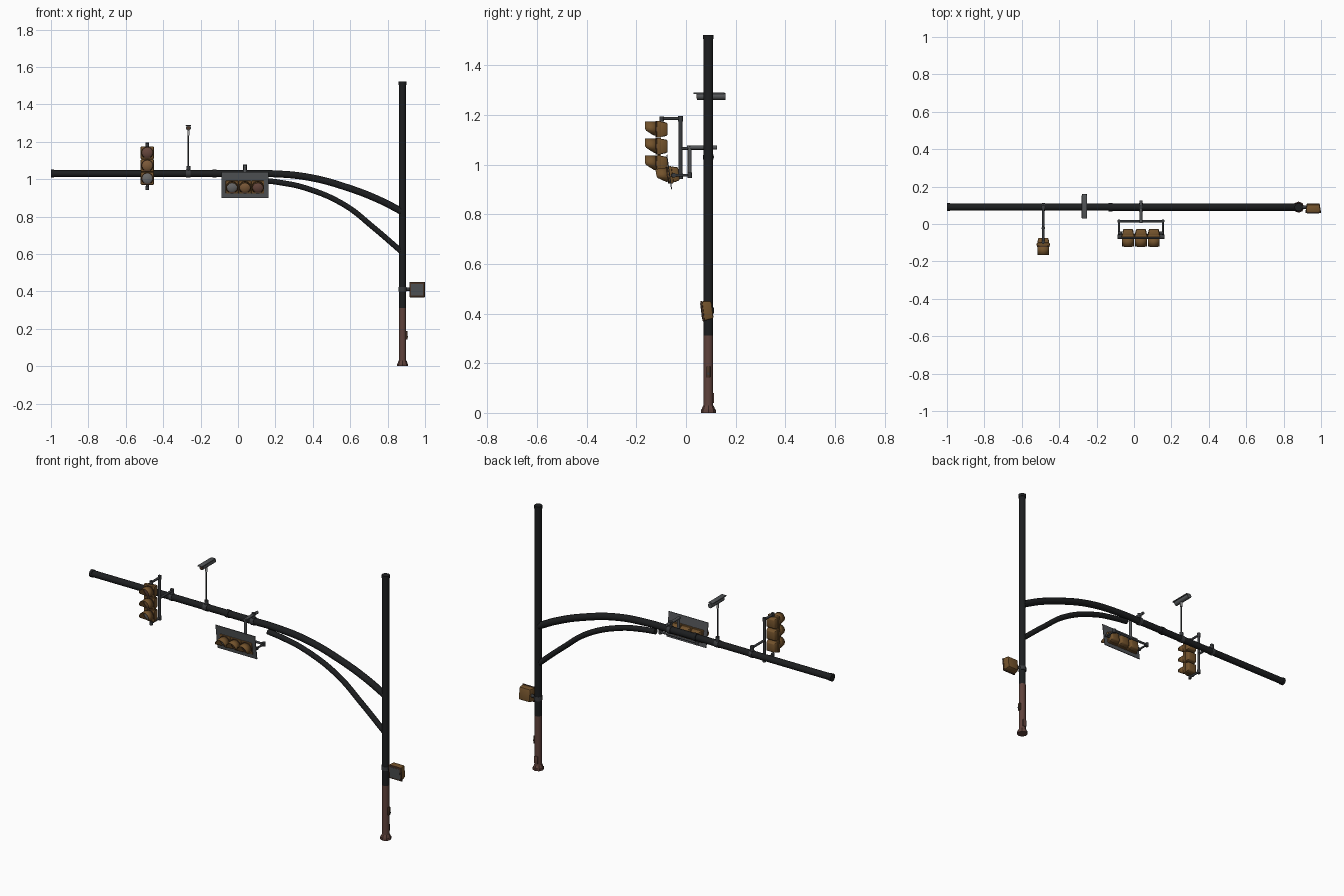
import bpy, bmesh, math
from mathutils import Matrix, Vector

if "Cube" in bpy.data.objects:
    bpy.data.objects.remove(bpy.data.objects["Cube"])


def mat(name, c):
    m = bpy.data.materials.new(name)
    m.diffuse_color = (*c, 1)
    m.use_nodes = True
    m.node_tree.nodes["Principled BSDF"].inputs["Base Color"].default_value = m.diffuse_color
    return m


BLACK = mat("black_paint", (0.012, 0.013, 0.014))
RUST = mat("rusty_brown", (0.115, 0.055, 0.045))
AMBER = mat("weathered_yellow", (0.17, 0.085, 0.025))
BROWN = mat("dark_brown", (0.07, 0.036, 0.02))
GREY = mat("metal_grey", (0.085, 0.09, 0.095))
DARK = mat("dark_grey", (0.04, 0.043, 0.047))
L_RED = mat("red_lens", (0.13, 0.06, 0.045))
L_YEL = mat("yellow_lens", (0.2, 0.1, 0.04))
L_GRN = mat("grey_lens", (0.14, 0.14, 0.14))
WHITE = mat("pale_metal", (0.4, 0.4, 0.4))
PY = 0.09      # depth of pole and arm
PX = 0.88      # pole x
AZ = 1.03      # arm height


def finish(name, bm, m, mx=Matrix(), smooth=True):
    me = bpy.data.meshes.new(name)
    bmesh.ops.recalc_face_normals(bm, faces=bm.faces)
    bm.to_mesh(me)
    bm.free()
    me.materials.append(m)
    o = bpy.data.objects.new(name, me)
    bpy.context.collection.objects.link(o)
    o.matrix_world = mx
    if smooth:
        bpy.ops.object.select_all(action='DESELECT')
        o.select_set(True)
        bpy.context.view_layer.objects.active = o
        bpy.ops.object.shade_smooth_by_angle(angle=math.radians(40))
    return o


def box(name, c, s, m, mx=Matrix(), bevel=0.0, back=1.0):
    """Box; 'back' scales the +y end to taper it."""
    bm = bmesh.new()
    bmesh.ops.create_cube(bm, size=1)
    for v in bm.verts:
        k = back if v.co.y > 0 else 1
        v.co = Vector((v.co.x * s[0] * k, v.co.y * s[1], v.co.z * s[2] * k)) + Vector(c)
    if bevel:
        bmesh.ops.bevel(bm, geom=bm.edges[:], offset=bevel, segments=2, profile=0.5, affect='EDGES')
    return finish(name, bm, m, mx)


def rod(name, a, b, r, m, mx=Matrix(), r2=None, seg=16):
    a, b = Vector(a), Vector(b)
    bm = bmesh.new()
    bmesh.ops.create_cone(bm, cap_ends=True, segments=seg, radius1=r,
                          radius2=r if r2 is None else r2, depth=(b - a).length)
    rot = (b - a).to_track_quat('Z', 'Y').to_matrix().to_4x4()
    bmesh.ops.transform(bm, matrix=Matrix.Translation((a + b) / 2) @ rot, verts=bm.verts)
    return finish(name, bm, m, mx)


def tube(name, pts, r, m):
    """Smooth tube through points."""
    cu = bpy.data.curves.new(name, 'CURVE')
    cu.dimensions = '3D'
    cu.bevel_depth, cu.bevel_resolution, cu.use_fill_caps = r, 3, True
    sp = cu.splines.new('BEZIER')
    sp.bezier_points.add(len(pts) - 1)
    for p, co in zip(sp.bezier_points, pts):
        p.co = co
        p.handle_left_type = p.handle_right_type = 'AUTO'
    cu.materials.append(m)
    o = bpy.data.objects.new(name, cu)
    bpy.context.collection.objects.link(o)
    bpy.ops.object.select_all(action='DESELECT')
    o.select_set(True)
    bpy.context.view_layer.objects.active = o
    bpy.ops.object.convert(target='MESH')
    bpy.ops.object.shade_smooth_by_angle(angle=math.radians(40))


def visor(name, c, down, mx, r=0.03, length=0.047):
    """Cut-away hood along -y, open towards the 'down' angle in the xz plane."""
    bm = bmesh.new()
    rows, n = [], 20
    for i in range(n + 1):
        t = math.radians(35 + 290 * i / n)          # angle away from the opening
        low = max(0.0, math.cos(t) - 0.1) / 0.9     # shorter near the bottom
        l = length * (1 - 0.95 * low)
        x, z = r * math.cos(down + t), r * math.sin(down + t)
        rows.append([bm.verts.new((c[0] + x, c[1] - d, c[2] + z)) for d in (0, l)])
    for a, b in zip(rows, rows[1:]):
        bm.faces.new((a[0], b[0], b[1], a[1]))
    o = finish(name, bm, AMBER, mx)
    s = o.modifiers.new("thickness", 'SOLIDIFY')
    s.thickness, s.offset = 0.003, 0


def signal_head(tag, mx, down):
    """Three stacked lamp sections, front face at local y = 0, facing -y."""
    for i, lens in enumerate((L_GRN, L_YEL, L_RED)):
        z = (i - 1) * 0.069
        box(f"{tag}_housing_{i}", (0, 0.009, z), (0.07, 0.018, 0.068), AMBER, mx, 0.004)
        box(f"{tag}_housing_back_{i}", (0, 0.03, z), (0.066, 0.028, 0.064), AMBER, mx, 0.006, 0.8)
        rod(f"{tag}_lens_rim_{i}", (0, 0.002, z), (0, -0.004, z), 0.033, BROWN, mx, seg=24)
        rod(f"{tag}_lens_{i}", (0, -0.003, z), (0, -0.01, z), 0.028, lens, mx, 0.018, 24)
        visor(f"{tag}_visor_{i}", (0, 0, z), down, mx)


# Pole with rusty lower section, caps and access covers
rod("pole_upper", (PX, PY, 0.31), (PX, PY, 1.51), 0.019, BLACK, seg=20)
rod("pole_cap", (PX, PY, 1.505), (PX, PY, 1.522), 0.0215, BLACK, seg=20)
rod("pole_lower", (PX, PY, 0.01), (PX, PY, 0.312), 0.0195, RUST, seg=20)
rod("pole_foot", (PX, PY, 0.012), (PX, PY, 0.03), 0.028, RUST, r2=0.021, seg=8)
rod("pole_base_plate", (PX, PY, 0), (PX, PY, 0.013), 0.03, RUST, seg=8)
box("hand_hole_cover", (PX, PY + 0.019, 0.06), (0.022, 0.008, 0.042), RUST, bevel=0.002)
box("push_button_box", (PX + 0.021, PY, 0.165), (0.01, 0.016, 0.045), BROWN, bevel=0.002)
rod("push_button", (PX + 0.025, PY, 0.158), (PX + 0.03, PY, 0.158), 0.005, DARK)

# Mast arm and curved brace
tube("mast_arm_curve", [(x, PY, z) for x, z in
     ((-0.13, AZ), (0.03, AZ), (0.17, AZ), (0.38, 1.01), (0.6, 0.95), (0.76, 0.887), (0.875, 0.828))], 0.0195, BLACK)
rod("mast_arm_straight", (-0.99, PY, AZ), (-0.12, PY, AZ), 0.0185, BLACK, seg=20)
rod("mast_arm_end_cap", (-1, PY, AZ), (-0.985, PY, AZ), 0.021, BLACK, seg=20)
rod("mast_arm_sleeve", (-0.135, PY, AZ), (-0.115, PY, AZ), 0.022, BLACK, seg=20)
tube("lower_brace", [(x, PY, z) for x, z in
     ((0.13, 0.994), (0.22, 0.983), (0.36, 0.953), (0.57, 0.862), (0.73, 0.737), (0.875, 0.612))], 0.0155, BLACK)

# Vertical signal and its bracket
VX = -0.485
signal_head("vertical_signal", Matrix.Translation((VX, -0.118, 1.073)), -math.pi / 2)
for z in (1.185, 0.952):
    rod("vertical_signal_bracket_bar", (VX, -0.098, z), (VX, -0.022, z), 0.0065, DARK)
    rod("vertical_signal_elbow", (VX, -0.022, z - 0.011), (VX, -0.022, z + 0.011), 0.0095, DARK)
    rod("vertical_signal_finial", (VX, -0.098, z - 0.011), (VX, -0.098, z + 0.009), 0.009, DARK)
rod("vertical_signal_tube", (VX, -0.022, 0.952), (VX, -0.022, 1.185), 0.008, DARK)
rod("vertical_signal_link", (VX, -0.022, 1.065), (VX, 0.1, 1.065), 0.0065, DARK)
rod("vertical_signal_clamp", (VX, PY, 1.04), (VX, PY, 1.075), 0.011, DARK)
rod("vertical_signal_band", (VX - 0.008, PY, AZ), (VX + 0.008, PY, AZ), 0.021, DARK)

# Horizontal signal, backplate and yoke bracket
HX, HZ = 0.037, 0.957
tilt = Matrix.Translation((HX, -0.072, HZ)) @ Matrix.Rotation(math.radians(8), 4, 'X')
signal_head("horizontal_signal", tilt @ Matrix.Rotation(math.pi / 2, 4, 'Y'), 0)
box("signal_backplate", (0, 0.006, 0.012), (0.252, 0.004, 0.14), GREY, tilt)
rod("yoke_cross_bar", (HX - 0.12, 0.015, 0.957), (HX + 0.12, 0.015, 0.957), 0.0065, DARK)
for s in (-1, 1):
    x = HX + s * 0.117
    rod("yoke_side_arm", (x, 0.02, 0.957), (x, -0.06, 0.957), 0.0055, DARK)
    rod("yoke_joint", (x, 0.015, 0.946), (x, 0.015, 0.968), 0.0095, DARK)
    rod("yoke_end", (HX + s * 0.1, -0.048, 0.957), (x + s * 0.005, -0.048, 0.957), 0.009, DARK)
rod("yoke_riser", (HX, 0.015, 0.95), (HX, 0.015, 1.072), 0.008, GREY)
rod("yoke_top_link", (HX, 0.005, 1.068), (HX, 0.125, 1.068), 0.008, GREY)
rod("yoke_clamp", (HX, PY, 1.035), (HX, PY, 1.078), 0.011, DARK)
rod("yoke_band", (HX - 0.01, PY, AZ), (HX + 0.01, PY, AZ), 0.0225, DARK)

# Camera on a thin post
CX = -0.265
rod("camera_band", (CX - 0.012, PY, AZ), (CX + 0.012, PY, AZ), 0.021, DARK)
rod("camera_post_foot", (CX, PY, 1.04), (CX, PY, 1.07), 0.011, DARK)
rod("camera_post", (CX, PY, 1.06), (CX, PY, 1.245), 0.004, DARK)
rod("camera_neck", (CX, PY, 1.235), (CX, PY, 1.265), 0.006, WHITE)
rod("camera_body", (CX, 0.045, 1.274), (CX, 0.16, 1.274), 0.0135, GREY)
box("camera_sunshield", (CX, 0.092, 1.287), (0.029, 0.125, 0.006), GREY, bevel=0.002)
rod("camera_lens", (CX, 0.046, 1.274), (CX, 0.043, 1.274), 0.009, BROWN)

# Pedestrian signal beside the pole
ped = Matrix.Translation((0.958, PY - 0.005, 0.412)) @ Matrix.Rotation(math.radians(7), 4, 'X')
box("pedestrian_housing", (0, 0.002, 0), (0.08, 0.04, 0.08), AMBER, ped, 0.007, 0.88)
box("pedestrian_hood_rim", (0, -0.019, 0), (0.082, 0.008, 0.083), BROWN, ped, 0.003)
box("pedestrian_face", (0, -0.0225, 0), (0.064, 0.004, 0.064), GREY, ped)
rod("pedestrian_hub", (PX, PY, 0.412), (0.93, PY, 0.412), 0.009, DARK)
rod("pedestrian_band", (PX, PY, 0.4), (PX, PY, 0.424), 0.022, DARK, seg=20)
